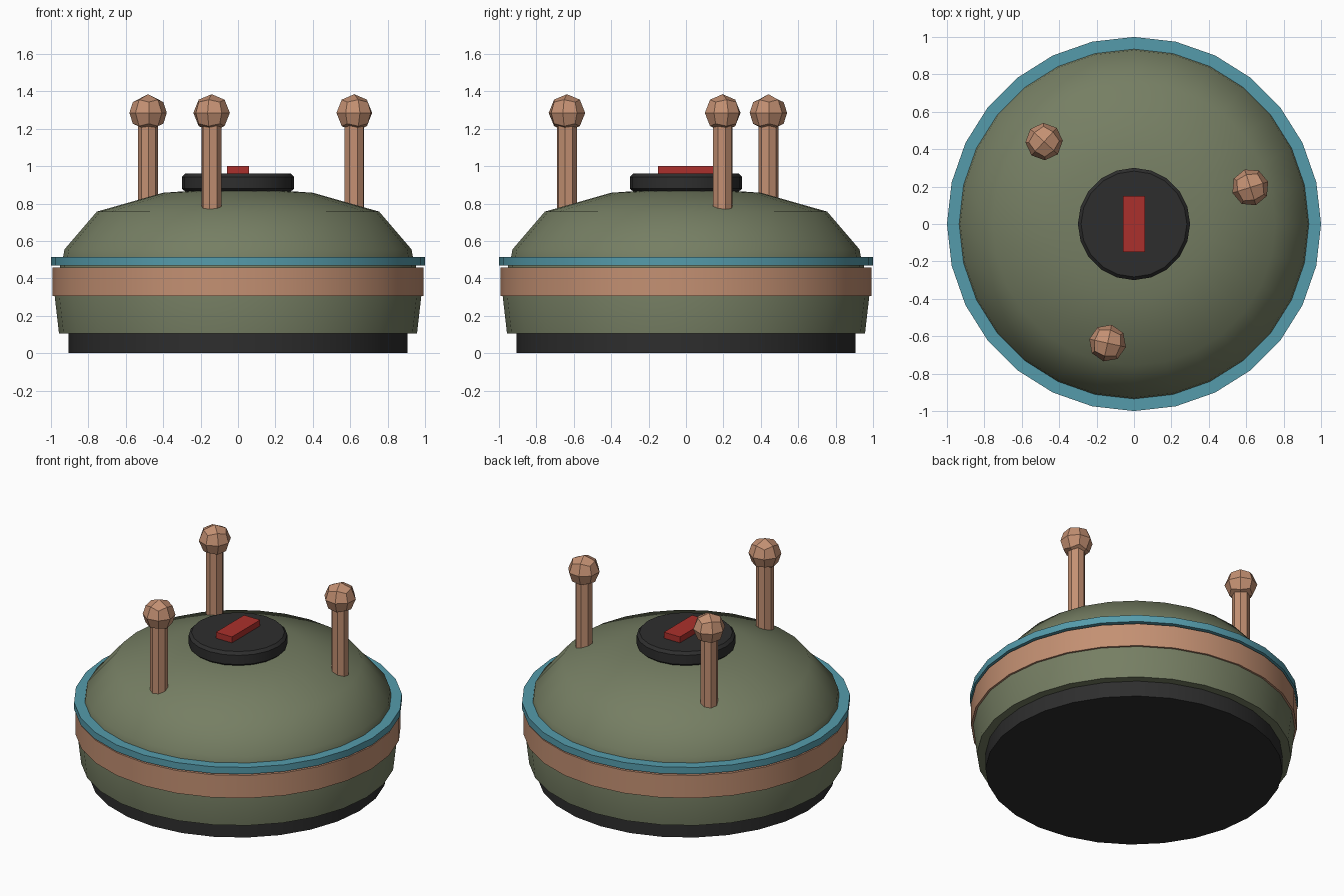
import bpy, bmesh
from math import cos, sin, pi, radians
from mathutils import Matrix, Vector

if "Cube" in bpy.data.objects:
    bpy.data.objects.remove(bpy.data.objects["Cube"])


def material(name, rgb):
    m = bpy.data.materials.new(name)
    m.diffuse_color = (*rgb, 1)
    m.use_nodes = True
    m.node_tree.nodes["Principled BSDF"].inputs["Base Color"].default_value = m.diffuse_color
    return m


GREEN = material("olive", (0.18, 0.21, 0.125))
COPPER = material("copper", (0.55, 0.28, 0.17))
TEAL = material("teal", (0.09, 0.33, 0.41))
RED = material("red", (0.41, 0.03, 0.025))
BLACK = material("black", (0.027, 0.027, 0.027))


def finish(name, bm, mat, smooth=None):
    bmesh.ops.recalc_face_normals(bm, faces=bm.faces)
    me = bpy.data.meshes.new(name)
    bm.to_mesh(me)
    bm.free()
    ob = bpy.data.objects.new(name, me)
    bpy.context.collection.objects.link(ob)
    me.materials.append(mat)
    if smooth:
        bpy.ops.object.select_all(action='DESELECT')
        ob.select_set(True)
        bpy.context.view_layer.objects.active = ob
        bpy.ops.object.shade_smooth_by_angle(angle=radians(smooth))
    return ob


def lathe(name, profile, sides, mat, smooth=30, closed=False):
    """Turn (radius, z) points around z; open profiles get end caps."""
    bm = bmesh.new()
    rings = [[bm.verts.new((r * cos(2 * pi * i / sides), r * sin(2 * pi * i / sides), z))
              for i in range(sides)] for r, z in profile]
    pairs = list(zip(rings, rings[1:]))
    if closed:
        pairs.append((rings[-1], rings[0]))
    else:
        bm.faces.new(rings[0])
        bm.faces.new(rings[-1])
    for a, b in pairs:
        for i in range(sides):
            j = (i + 1) % sides
            bm.faces.new((a[i], a[j], b[j], b[i]))
    return finish(name, bm, mat, smooth)


# Body: base, shell with dome, and the two bands
lathe("base", [(0.905, 0), (0.905, 0.12)], 28, BLACK)
lathe("shell", [(0.957, 0.105), (0.98, 0.305), (0.95, 0.47), (0.935, 0.515),
                (0.928, 0.555), (0.755, 0.757), (0.40, 0.858), (0.2, 0.872)],
      28, GREEN, 40)
lathe("copper_band", [(0.94, 0.305), (0.993, 0.305), (0.993, 0.458), (0.94, 0.458)],
      28, COPPER, closed=True)
lathe("teal_rim", [(0.925, 0.47), (1.0, 0.47), (1.0, 0.515), (0.925, 0.515)],
      28, TEAL, closed=True)

# Pressure plate with bevelled edges
lathe("pressure_plate", [(0.283, 0.865), (0.30, 0.88), (0.30, 0.942), (0.283, 0.96)],
      20, BLACK)

# Red marker block on the plate
bm = bmesh.new()
bmesh.ops.create_cube(bm, size=1, matrix=Matrix.Translation((0, 0, 0.975))
                      @ Matrix.Diagonal((0.12, 0.30, 0.05, 1)))
finish("marker", bm, RED)

# Three prongs, each a rod with a faceted ball on its tip
for n in range(3):
    ang = radians(17.5 + 120 * n)
    place = Matrix.Rotation(ang, 4, 'Z') @ Matrix.Translation((0.652, 0, 0))

    bm = bmesh.new()
    bmesh.ops.create_cone(bm, cap_ends=True, segments=8, radius1=0.054, radius2=0.054,
                          depth=0.55, matrix=place @ Matrix.Translation((0, 0, 0.965)))
    finish(f"prong_rod_{n + 1}", bm, COPPER)

    bm = bmesh.new()
    bmesh.ops.create_cube(bm, size=2)
    bmesh.ops.subdivide_edges(bm, edges=bm.edges[:], cuts=1, use_grid_fill=True)
    for v in bm.verts:
        v.co = v.co.normalized() * 0.1 + Vector((0, 0, 1.285))
    bm.transform(place)
    finish(f"prong_ball_{n + 1}", bm, COPPER)
